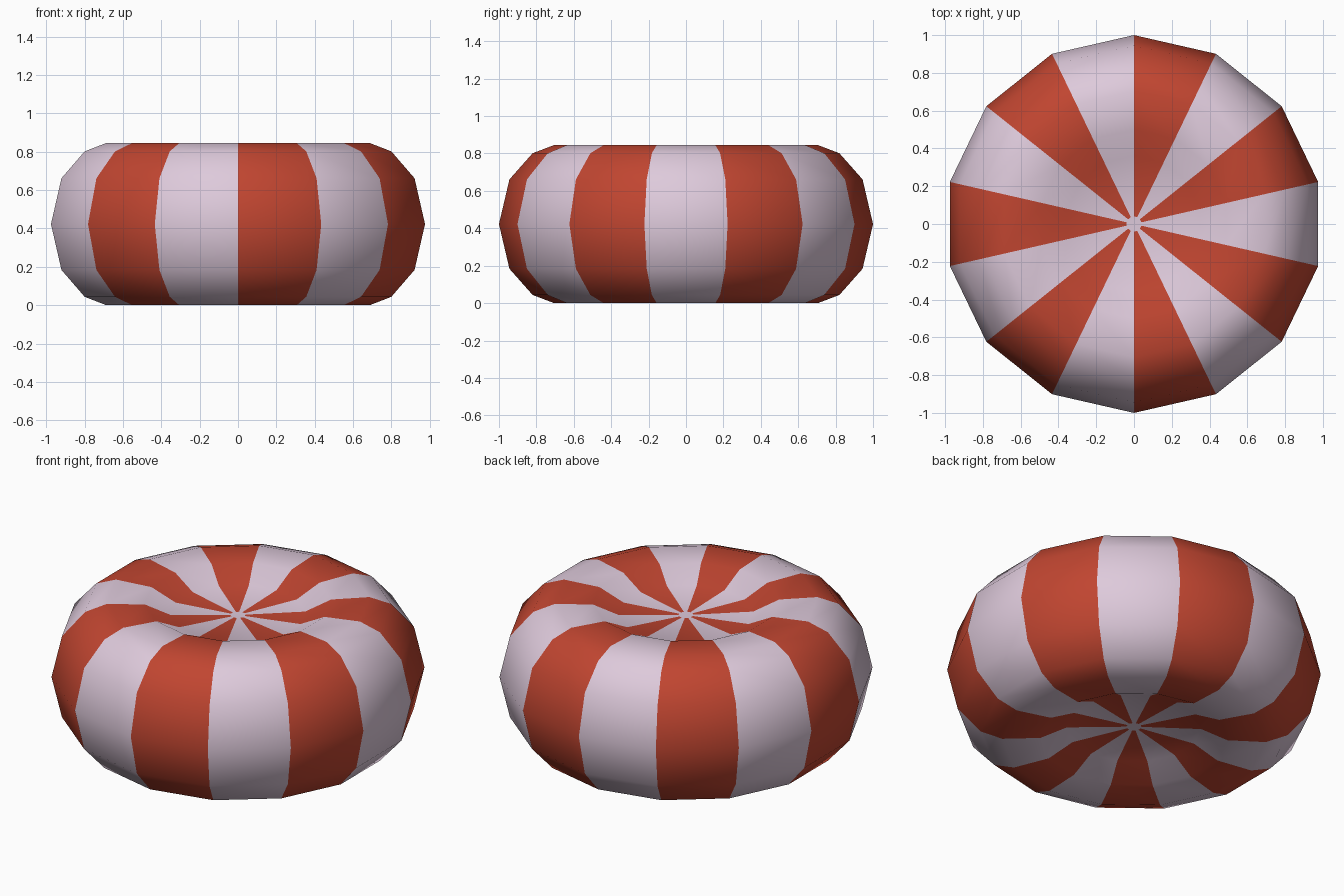
import bpy, bmesh, math

if "Cube" in bpy.data.objects:
    bpy.data.objects.remove(bpy.data.objects["Cube"])

SIDES = 14
MID = 0.4225  # half height


def material(name, rgb):
    m = bpy.data.materials.new(name)
    m.diffuse_color = (*rgb, 1.0)
    m.use_nodes = True
    m.node_tree.nodes["Principled BSDF"].inputs["Base Color"].default_value = m.diffuse_color
    return m


# Upper half profile (radius, height above the middle), rim to dimple
upper = [(0.944, 0.239), (0.82, 0.379), (0.705, 0.4225), (0.50, 0.414),
         (0.36, 0.347), (0.04, 0.338)]
profile = [(r, MID + h) for r, h in reversed(upper)]
profile += [(1.0, MID)]
profile += [(r, MID - h) for r, h in upper]

bm = bmesh.new()

# Rings of the cushion, first corner pointing to the back
rings = []
for r, z in profile:
    ring = []
    for k in range(SIDES):
        a = math.pi / 2 + k * 2 * math.pi / SIDES
        ring.append(bm.verts.new((r * math.cos(a), r * math.sin(a), z)))
    rings.append(ring)

# Alternating pale and red stripes
for top, bottom in zip(rings, rings[1:]):
    for k in range(SIDES):
        n = (k + 1) % SIDES
        f = bm.faces.new((top[k], bottom[k], bottom[n], top[n]))
        f.material_index = k % 2

# Small pale centres, top and bottom
bm.faces.new(rings[0])
bm.faces.new(list(reversed(rings[-1])))

for f in bm.faces:
    f.smooth = True
bmesh.ops.recalc_face_normals(bm, faces=bm.faces[:])

mesh = bpy.data.meshes.new("striped_cushion")
bm.to_mesh(mesh)
bm.free()
mesh.materials.append(material("pale pink white", (0.73, 0.59, 0.71)))
mesh.materials.append(material("brick red", (0.53, 0.06, 0.03)))
cushion = bpy.data.objects.new("striped_cushion", mesh)
bpy.context.collection.objects.link(cushion)
